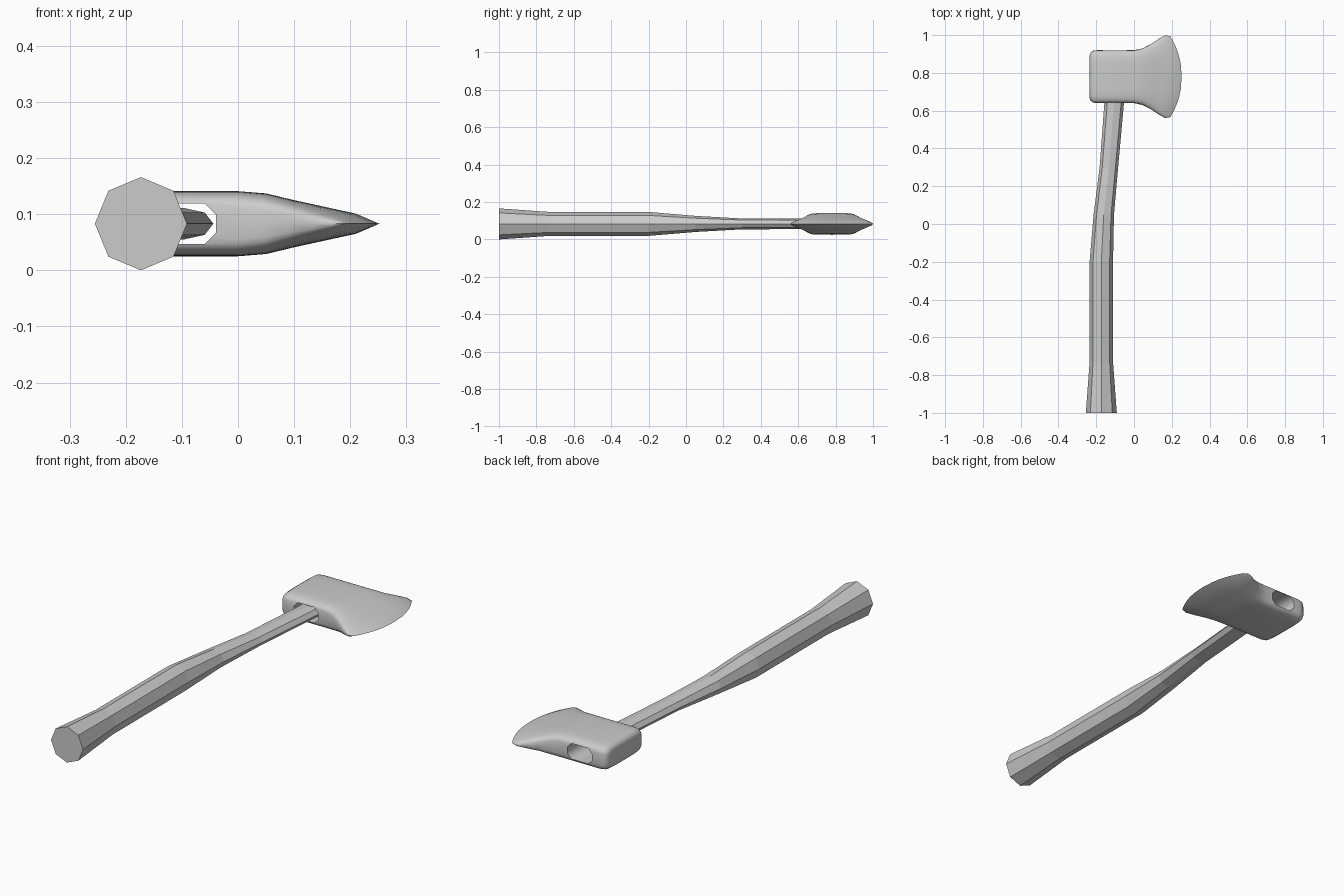
import bpy, bmesh
from math import cos, sin, pi, copysign

if "Cube" in bpy.data.objects:
    bpy.data.objects.remove(bpy.data.objects["Cube"])

ZC = 0.083   # height of the axe's flat symmetry plane
YC = 0.78    # centre of the head along the handle


def loft(name, rings):
    """Skin closed rings of points and cap both ends."""
    bm = bmesh.new()
    loops = [[bm.verts.new(p) for p in ring] for ring in rings]
    n = len(loops[0])
    for a, b in zip(loops, loops[1:]):
        for i in range(n):
            j = (i + 1) % n
            bm.faces.new((a[i], a[j], b[j], b[i]))
    bm.faces.new(loops[0])
    bm.faces.new(loops[-1])
    bmesh.ops.remove_doubles(bm, verts=bm.verts, dist=1e-5)
    bmesh.ops.dissolve_degenerate(bm, edges=bm.edges, dist=1e-6)
    bmesh.ops.recalc_face_normals(bm, faces=bm.faces)
    me = bpy.data.meshes.new(name)
    bm.to_mesh(me)
    bm.free()
    ob = bpy.data.objects.new(name, me)
    bpy.context.collection.objects.link(ob)
    return ob


# Handle: flat-sided octagon swept along a gentle bend (y, centre x, half x, half z)
handle_stations = [
    (-1.00, -0.173, 0.082, 0.083),
    (-0.73, -0.173, 0.062, 0.064),
    (-0.20, -0.173, 0.062, 0.064),
    (0.05, -0.160, 0.054, 0.043),
    (0.30, -0.133, 0.049, 0.029),
    (0.64, -0.105, 0.052, 0.028),
    (0.76, -0.096, 0.052, 0.028),
]
loft("handle", [[(cx + rx * cos(k * pi / 4), y, ZC + rz * sin(k * pi / 4))
                 for k in range(8)] for y, cx, rx, rz in handle_stations])


# Head: rounded sections from poll to cutting edge
# (x, half height, half thickness, bow of the edge, roundness exponent)
head_stations = [
    (-0.235, 0.112, 0.034, 0, 5),
    (-0.231, 0.126, 0.046, 0, 5),
    (-0.218, 0.137, 0.055, 0, 5),
    (-0.195, 0.140, 0.058, 0, 5),
    (-0.100, 0.140, 0.058, 0, 5),
    (0.000, 0.140, 0.058, 0, 5),
    (0.050, 0.150, 0.054, 0.004, 4.5),
    (0.100, 0.172, 0.042, 0.012, 4),
    (0.155, 0.200, 0.030, 0.025, 3.5),
    (0.210, 0.219, 0.018, 0.045, 3),
    (0.252, 0.214, 0.000, 0.060, 3),
]


def head_ring(x, h, t, bow, n, count=40):
    ring = []
    for k in range(count):
        a = 2 * pi * k / count
        v = copysign(abs(round(cos(a), 9)) ** (2 / n), cos(a))
        w = copysign(abs(round(sin(a), 9)) ** (2 / n), sin(a))
        ring.append((x - bow * abs(v) ** 2.2, YC + h * v, ZC + t * w))
    return ring


head = loft("axe_head", [head_ring(*s) for s in head_stations])

# Eye: chamfered slot cut through the head
HX, HZ, C = 0.062, 0.036, 0.020
slot = [(HX, -HZ + C), (HX, HZ - C), (HX - C, HZ), (-HX + C, HZ),
        (-HX, HZ - C), (-HX, -HZ + C), (-HX + C, -HZ), (HX - C, -HZ)]
cutter = loft("eye_cutter", [[(-0.101 + x, y, ZC + z) for x, z in slot]
                             for y in (0.5, 1.1)])
cutter.hide_render = True
cut = head.modifiers.new("eye", 'BOOLEAN')
cut.operation = 'DIFFERENCE'
cut.solver = 'EXACT'
cut.object = cutter

bpy.ops.object.select_all(action='DESELECT')
head.select_set(True)
bpy.context.view_layer.objects.active = head
bpy.ops.object.modifier_apply(modifier=cut.name)
bpy.data.objects.remove(cutter)
bpy.ops.object.shade_smooth_by_angle(angle=0.9)
